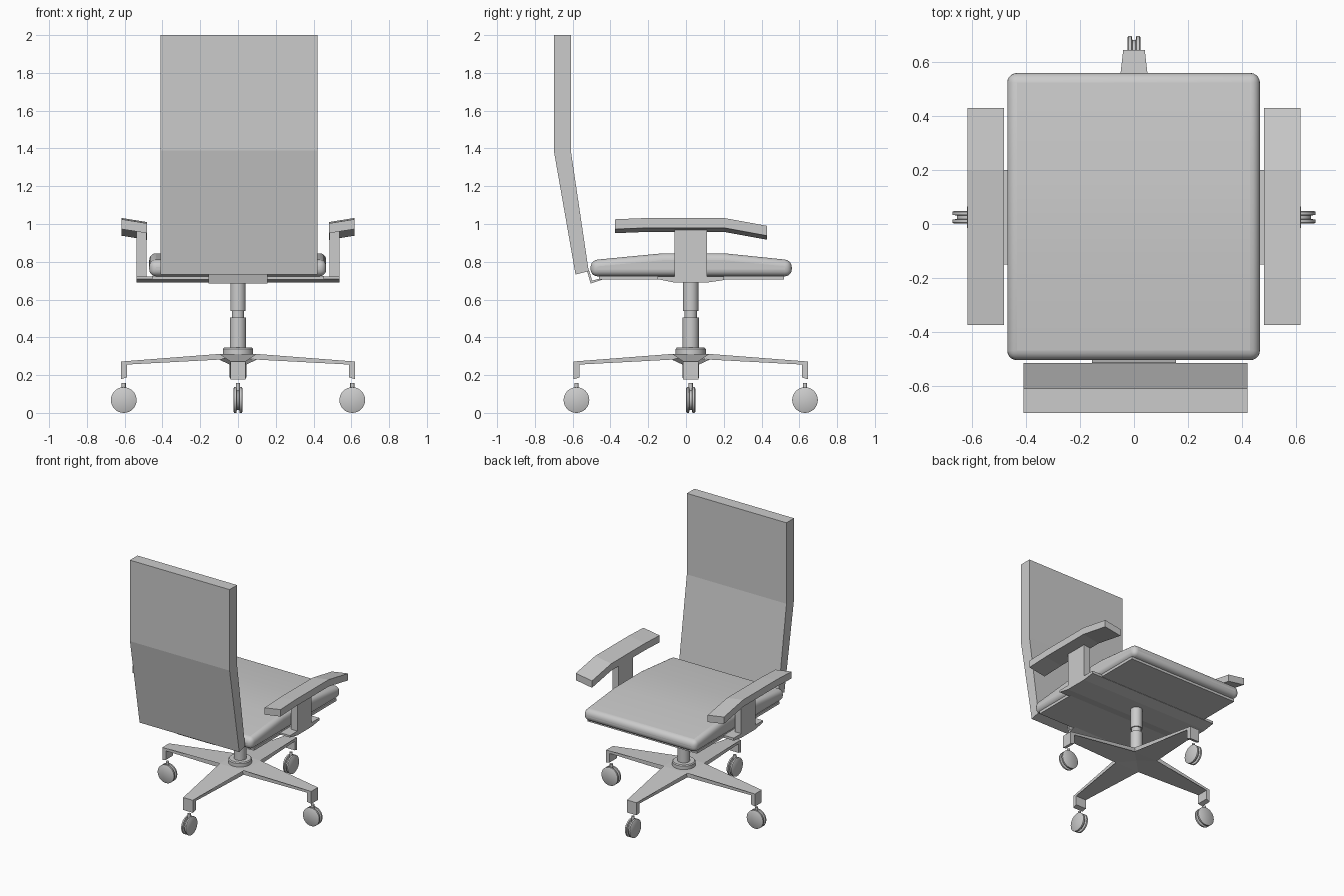
import bpy, bmesh, math
from mathutils import Vector, Matrix

if "Cube" in bpy.data.objects:
    bpy.data.objects.remove(bpy.data.objects["Cube"])

CY = 0.025  # y of the column and base centre


def finish(name, bm, smooth=False):
    bmesh.ops.recalc_face_normals(bm, faces=bm.faces[:])
    me = bpy.data.meshes.new(name)
    bm.to_mesh(me)
    bm.free()
    ob = bpy.data.objects.new(name, me)
    bpy.context.scene.collection.objects.link(ob)
    if smooth:
        bpy.ops.object.select_all(action='DESELECT')
        bpy.context.view_layer.objects.active = ob
        ob.select_set(True)
        bpy.ops.object.shade_smooth_by_angle(angle=math.radians(35))
    return ob


def prism(name, pts, x0, x1, shear=0.0):
    """Side profile (y, z) extruded along x; shear tilts it across x."""
    bm = bmesh.new()
    a = [bm.verts.new((x0, y, z + shear * (x0 - x1))) for y, z in pts]
    b = [bm.verts.new((x1, y, z)) for y, z in pts]
    bm.faces.new(a)
    bm.faces.new(b[::-1])
    n = len(pts)
    for i in range(n):
        j = (i + 1) % n
        bm.faces.new((a[i], b[i], b[j], a[j]))
    return finish(name, bm)


def box(name, x0, x1, y0, y1, z0, z1):
    return prism(name, [(y0, z0), (y1, z0), (y1, z1), (y0, z1)], x0, x1)


def mirror(ob):
    m = ob.modifiers.new("mirror", 'MIRROR')
    m.use_axis = (True, False, False)


def lathe(name, profile, matrix, seg=32):
    """Profile (radius, height) spun about z, then placed by matrix."""
    bm = bmesh.new()
    rings = [[bm.verts.new((r * math.cos(2 * math.pi * k / seg),
                            r * math.sin(2 * math.pi * k / seg), h))
              for k in range(seg)] for r, h in profile]
    for a, b in zip(rings, rings[1:]):
        for k in range(seg):
            j = (k + 1) % seg
            bm.faces.new((a[k], a[j], b[j], b[k]))
    bm.faces.new(rings[0][::-1])
    bm.faces.new(rings[-1])
    bm.transform(matrix)
    return finish(name, bm, True)


# Backrest: bent slab
prism("backrest", [(-0.70, 2.0), (-0.61, 2.0), (-0.61, 1.39), (-0.515, 0.75),
                   (-0.585, 0.733), (-0.70, 1.39)], -0.41, 0.42)

# Seat cushion: domed profile with rounded rim
seat = prism("seat_cushion", [(-0.505, 0.723), (0.56, 0.723), (0.56, 0.808),
                              (0.2, 0.845), (-0.12, 0.845), (-0.505, 0.808)], -0.47, 0.467)
bv = seat.modifiers.new("round", 'BEVEL')
bv.width, bv.segments = 0.036, 5
bv.limit_method, bv.angle_limit = 'ANGLE', math.radians(30)
bpy.context.view_layer.objects.active = seat
seat.select_set(True)
bpy.ops.object.shade_smooth_by_angle(angle=math.radians(35))

# Seat pan and bracket to the backrest
box("seat_pan", -0.455, 0.455, -0.46, 0.52, 0.705, 0.725)
prism("back_bracket", [(-0.44, 0.706), (-0.505, 0.685), (-0.525, 0.755),
                       (-0.513, 0.755), (-0.497, 0.70), (-0.44, 0.716)], -0.155, 0.155)

# Arm crossbar, posts and pads
prism("arm_crossbar", [(-0.15, 0.708), (-0.06, 0.69), (0.11, 0.69), (0.2, 0.703),
                       (0.2, 0.722), (-0.15, 0.722)], -0.537, 0.537)
mirror(box("arm_post", 0.485, 0.537, -0.06, 0.11, 0.70, 0.975))
top = [(-0.375, 1.025), (-0.2, 1.032), (0.2, 1.032), (0.43, 0.99)]
pad = top + [(y, z - 0.052) for y, z in reversed(top)]
mirror(prism("arm_pad", pad, 0.482, 0.617, 0.16))

# Gas lift column with hub collar
lathe("column", [(0.08, 0.30), (0.08, 0.338), (0.074, 0.345), (0.043, 0.345),
                 (0.043, 0.505), (0.033, 0.505), (0.033, 0.54), (0.041, 0.54),
                 (0.041, 0.70)], Matrix.Translation((0, CY, 0)))

# Four tapered legs with downturned tips, each on a twin-disc caster
LEG = [(0, 0.312), (0.1, 0.312), (0.62, 0.272), (0.62, 0.178), (0.588, 0.188),
       (0.588, 0.256), (0.1, 0.282), (0, 0.29)]
for i in range(4):
    rot = Matrix.Translation((0, CY, 0)) @ Matrix.Rotation(i * math.pi / 2, 4, 'Z')
    leg = prism("base_leg_%d" % (i + 1), LEG, -1, 1)
    for v in leg.data.vertices:
        r = v.co.y
        w = r if r < 0.1 else 0.1 - 0.06 * (r - 0.1) / 0.52
        v.co.x *= max(w, 0.002)
    leg.data.transform(rot)
    spin = rot @ Matrix.Translation((0, 0.605, 0.068)) @ Matrix.Rotation(math.pi / 2, 4, 'Y')
    lathe("caster_wheel_%d" % (i + 1),
          [(0.062, -0.024), (0.068, -0.02), (0.068, -0.009), (0.052, -0.006),
           (0.052, 0.006), (0.068, 0.009), (0.068, 0.02), (0.062, 0.024)], spin)
    lathe("caster_stem_%d" % (i + 1), [(0.011, 0.11), (0.011, 0.157)],
          rot @ Matrix.Translation((0, 0.605, 0)), 12)
